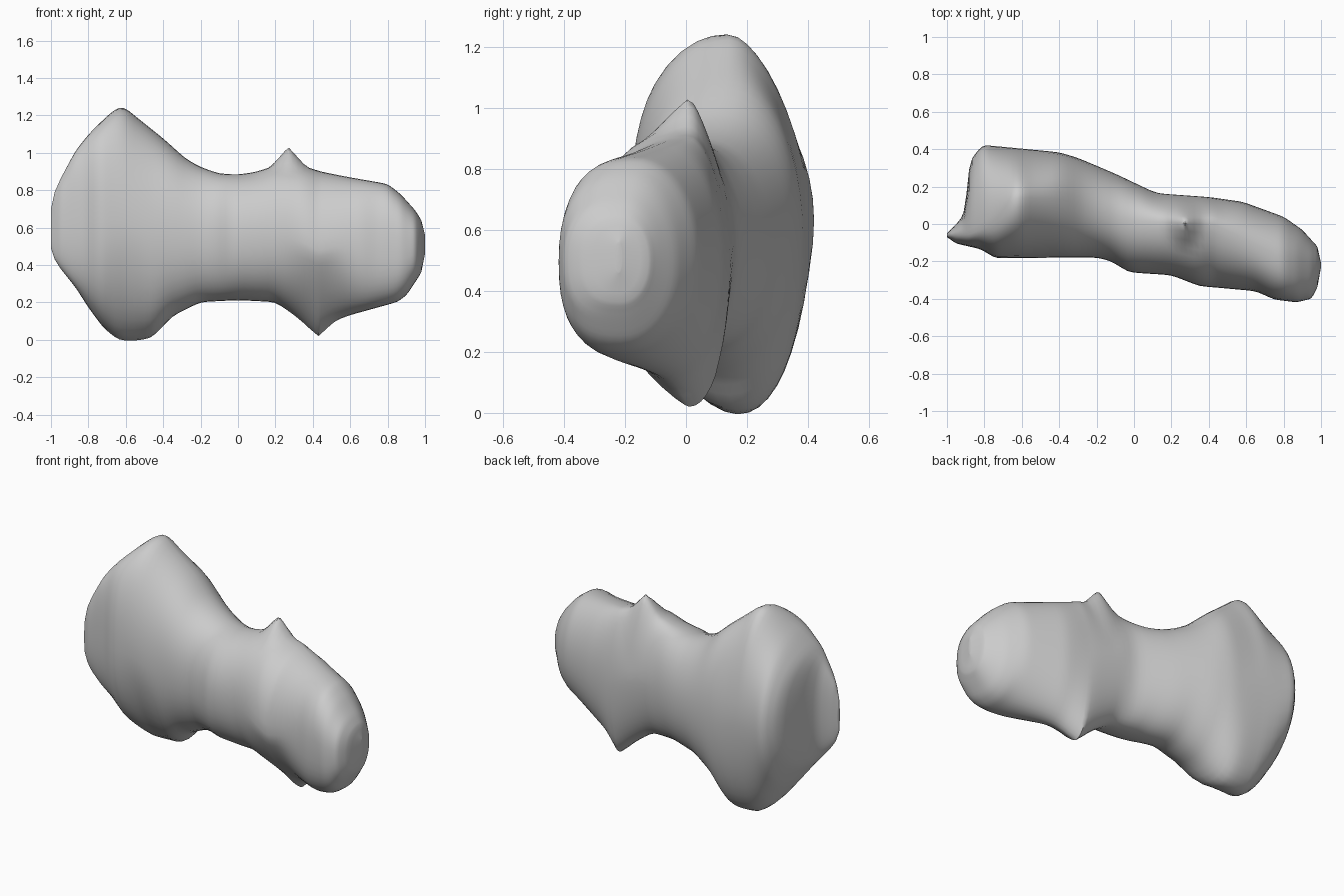
import bpy, bmesh, math

if "Cube" in bpy.data.objects:
    bpy.data.objects.remove(bpy.data.objects["Cube"])

# Outline profiles along the length: (x, value)
TOP = [(-1, .7), (-.98, .79), (-.95, .86), (-.87, 1.01), (-.8, 1.1), (-.7, 1.2), (-.64, 1.25),
       (-.6, 1.245), (-.55, 1.2), (-.4, 1.08), (-.28, .97), (-.2, .925), (-.1, .89), (0, .885),
       (.1, .9), (.2, .935), (.34, .935), (.45, .9), (.6, .87), (.8, .835), (.87, .78),
       (.95, .69), (.98, .64), (1, .56)]
BOTTOM = [(-1, .49), (-.98, .43), (-.95, .38), (-.87, .28), (-.8, .17), (-.72, .06), (-.64, -.005),
          (-.56, -.01), (-.46, .005), (-.35, .125), (-.2, .2), (0, .21), (.2, .2), (.3, .13),
          (.43, .02), (.52, .1), (.6, .13), (.85, .2), (.9, .235), (.95, .31), (.98, .36), (1, .46)]
FRONT = [(-1, -.07), (-.95, -.105), (-.82, -.135), (-.74, -.185), (-.2, -.18), (-.12, -.2),
         (-.03, -.26), (.2, -.275), (.35, -.335), (.65, -.36), (.75, -.405), (.87, -.42),
         (.95, -.4), (.98, -.34), (1, -.23)]
BACK = [(-1, -.05), (-.95, 0), (-.91, .05), (-.893, .15), (-.887, .33), (-.81, .425), (-.4, .385),
        (-.3, .355), (-.1, .27), (.12, .165), (.4, .145), (.58, .12), (.8, .04), (.9, -.03),
        (.98, -.12), (1, -.21)]
# Sideways position of the highest and lowest line of the body
UPPER_CREST = [(-1, -.06), (-.88, -.04), (-.8, .01), (-.7, .09), (-.63, .15), (-.4, .14),
               (0, .02), (.43, .01), (.6, -.08), (.8, -.18), (1, -.22)]
LOWER_CREST = [(-1, -.06), (-.88, -.02), (-.8, .08), (-.7, .15), (-.5, .18), (-.3, .1),
               (0, .02), (.43, .01), (.6, -.08), (.8, -.2), (1, -.22)]
SIDES = 44
RINGS = 96


def sample(profile, x):
    for (x0, v0), (x1, v1) in zip(profile, profile[1:]):
        if x <= x1:
            return v0 + (v1 - v0) * (x - x0) / (x1 - x0)
    return profile[-1][1]


def near(x, centre, width):
    """Smooth bump, one at the centre and zero beyond the width."""
    t = max(0, 1 - abs(x - centre) / width)
    return t * t * (3 - 2 * t)


def section(x):
    """Closed lopsided superellipse with its own fullness in each quadrant."""
    top, bottom, front, back = (sample(p, x) for p in (TOP, BOTTOM, FRONT, BACK))
    middle = (top + bottom) / 2
    tail = near(x, .85, .35)
    # Keys are (upper half, back half)
    fullness = {
        (True, True): 2.1 - .5 * near(x, -.6, .25) - .6 * near(x, .27, .3),
        (True, False): 2.15 + .6 * near(x, -.82, .25) + .35 * tail,
        (False, True): 2.1,
        (False, False): 2.2 - .5 * near(x, -.58, .25) - .95 * near(x, .43, .3) + .45 * tail,
    }
    for i in range(SIDES):
        a = math.tau * i / SIDES
        c, s = math.cos(a), math.sin(a)
        power = 2 / fullness[s > 0, c > 0]
        u, w = abs(c) ** power, abs(s) ** power
        # Crest lines blend into each other across the middle height
        blend = (1 + math.copysign(w, s)) / 2
        low, high = sample(LOWER_CREST, x), sample(UPPER_CREST, x)
        crest = min(max(low + (high - low) * blend, front), back)
        y = crest + u * ((back if c > 0 else front) - crest)
        z = middle + w * ((top - middle) if s > 0 else (bottom - middle))
        yield x, y, z


# Body: one skin lofted through the sections
bm = bmesh.new()
stations = {math.sin(math.pi * (i / RINGS - .5)) for i in range(RINGS + 1)}
stations = sorted(stations | {.27, .43})
rings = [[bm.verts.new(p) for p in section(x)] for x in stations]
for a, b in zip(rings, rings[1:]):
    for i in range(SIDES):
        j = (i + 1) % SIDES
        bm.faces.new((a[i], a[j], b[j], b[i]))
bm.faces.new(rings[0])
bm.faces.new(rings[-1])

# Soften the skin slightly, leaving the lower spur tip and the ends in place
loose = [v for v in bm.verts if abs(v.co.x) < .97
         and not (v.co.z < .15 and near(v.co.x, .43, .05) > 0)]
for _ in range(3):
    bmesh.ops.smooth_vert(bm, verts=loose, factor=.4,
                          use_axis_x=True, use_axis_y=True, use_axis_z=True)

# Upper spur: a small peak pulled up from the crest
for v in bm.verts:
    if v.co.z > .7:
        reach = math.hypot((v.co.x - .27) / .1, (v.co.y - .01) / .14)
        v.co.z += .1 * max(0, 1 - reach) ** 1.2

bmesh.ops.recalc_face_normals(bm, faces=bm.faces)
mesh = bpy.data.meshes.new("bone_body")
bm.to_mesh(mesh)
bm.free()
body = bpy.data.objects.new("bone_body", mesh)
bpy.context.collection.objects.link(body)

# Plain grey material
grey = bpy.data.materials.new("plain_grey")
grey.use_nodes = True
colour = (.6, .6, .6, 1)
grey.diffuse_color = colour
grey.node_tree.nodes["Principled BSDF"].inputs["Base Color"].default_value = colour
mesh.materials.append(grey)

bpy.context.view_layer.objects.active = body
body.select_set(True)
bpy.ops.object.shade_smooth_by_angle(angle=math.radians(50))
